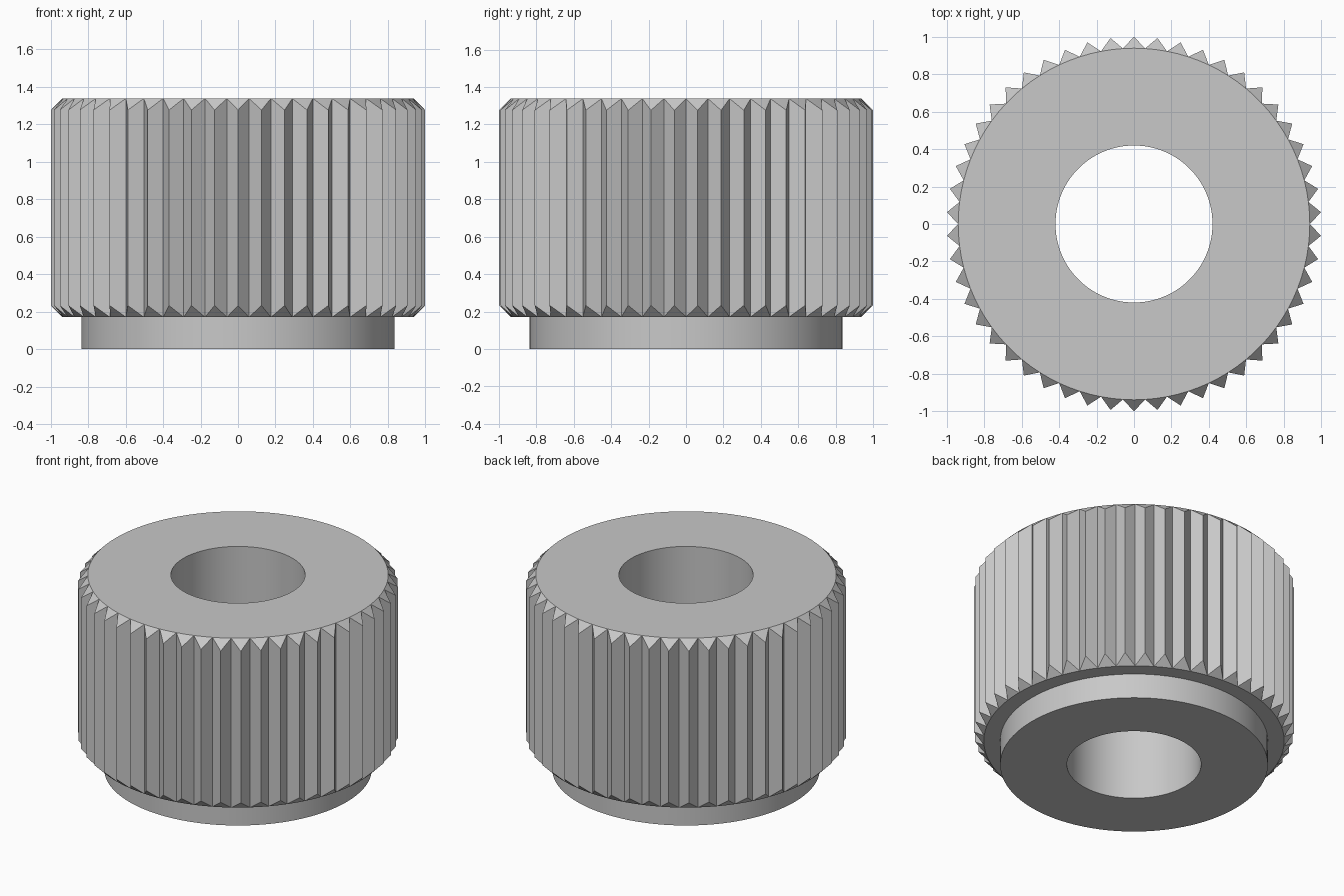
import bpy
import bmesh
from math import pi, sin, cos, radians

cube = bpy.data.objects.get("Cube")
if cube:
    bpy.data.objects.remove(cube, do_unlink=True)

TEETH = 50
SIDES = TEETH * 2
BORE, COLLAR, ROOT, TIP = 0.419, 0.836, 0.938, 1.0
TOP, SHOULDER = 1.338, 0.171
CHAMFER = TIP - ROOT

# Plain steel colour
steel = bpy.data.materials.new("steel grey")
steel.use_nodes = True
colour = (0.58, 0.58, 0.58, 1)
steel.diffuse_color = colour
steel.node_tree.nodes["Principled BSDF"].inputs["Base Color"].default_value = colour


def ring(bm, root, tip):
    """Ring alternating between a root (radius, z) and a tooth tip (radius, z)."""
    verts = []
    for i in range(SIDES):
        r, z = tip if i % 2 else root
        a = pi / 2 + (i - 1) * 2 * pi / SIDES
        verts.append(bm.verts.new((r * cos(a), r * sin(a), z)))
    return verts


# Closed section: bore, top face, chamfered teeth, shoulder, collar
section = [
    ((BORE, TOP), None),
    ((BORE, 0), None),
    ((COLLAR, 0), None),
    ((COLLAR, SHOULDER), None),
    ((ROOT, SHOULDER), None),
    ((ROOT, SHOULDER), (TIP, SHOULDER + CHAMFER)),
    ((ROOT, TOP), (TIP, TOP - CHAMFER)),
    ((ROOT, TOP), None),
]
bm = bmesh.new()
rings = [ring(bm, root, tip or root) for root, tip in section]
for k, lower in enumerate(rings):
    upper = rings[(k + 1) % len(rings)]
    for i in range(SIDES):
        j = (i + 1) % SIDES
        bm.faces.new((lower[i], lower[j], upper[j], upper[i]))

# Merge the tooth roots into the rims so each tooth end is a pointed chamfer
bmesh.ops.remove_doubles(bm, verts=bm.verts[:], dist=0.0001)
bmesh.ops.recalc_face_normals(bm, faces=bm.faces[:])

mesh = bpy.data.meshes.new("knurled_bushing")
bm.to_mesh(mesh)
bm.free()
mesh.materials.append(steel)
bushing = bpy.data.objects.new("knurled_bushing", mesh)
bpy.context.collection.objects.link(bushing)

# Smooth bore and collar, crisp teeth and rims
bpy.ops.object.select_all(action="DESELECT")
bushing.select_set(True)
bpy.context.view_layer.objects.active = bushing
bpy.ops.object.shade_smooth_by_angle(angle=radians(25))
